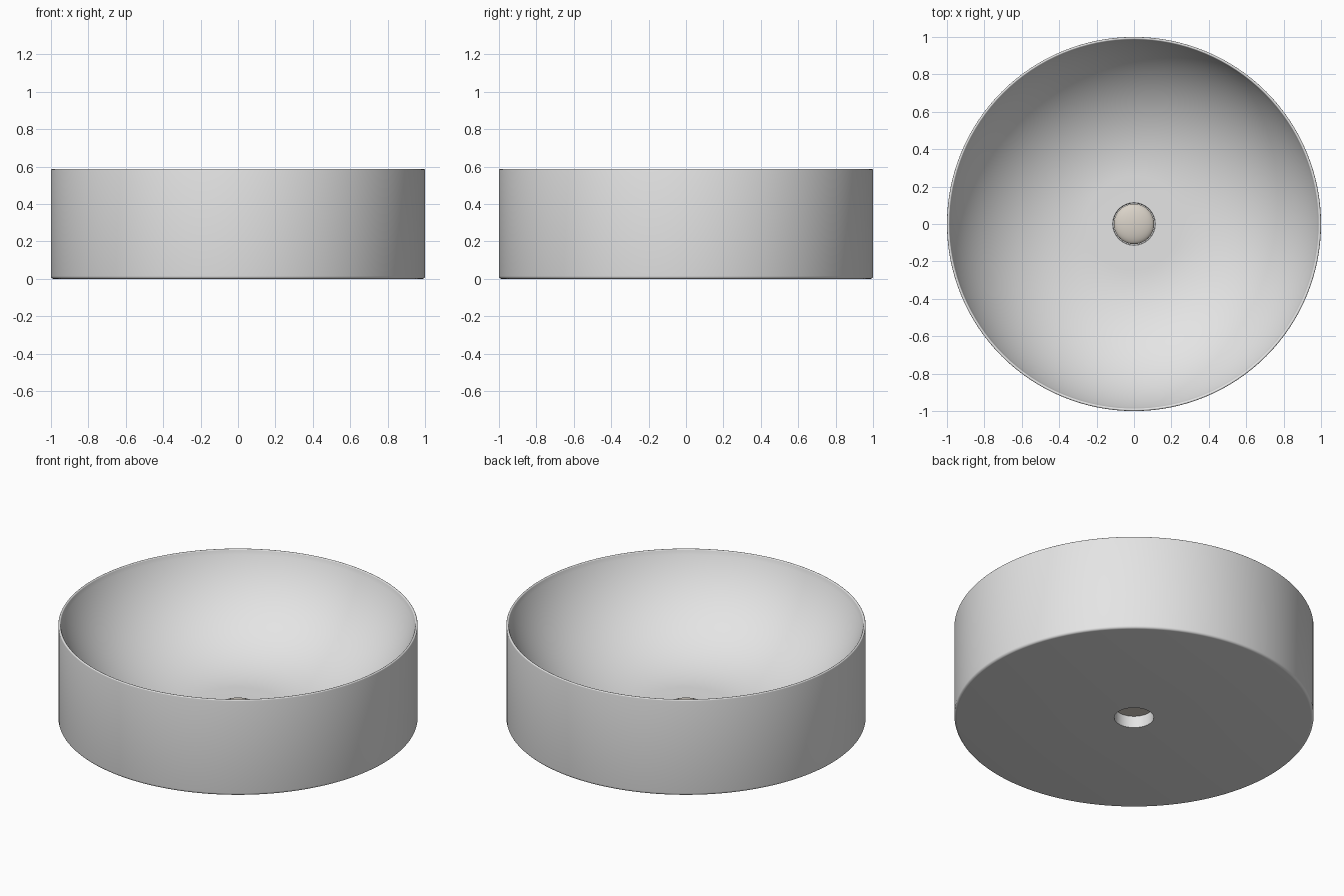
import bpy, bmesh, math

if "Cube" in bpy.data.objects:
    bpy.data.objects.remove(bpy.data.objects["Cube"])

SEG = 128


def material(name, rgb):
    m = bpy.data.materials.new(name)
    m.diffuse_color = (*rgb, 1)
    m.use_nodes = True
    m.node_tree.nodes["Principled BSDF"].inputs["Base Color"].default_value = m.diffuse_color
    return m


def lathe(name, profile, mat, closed):
    """Revolve an (r, z) profile around the z axis."""
    bm = bmesh.new()
    vs = [bm.verts.new((r, 0, z)) for r, z in profile]
    pairs = list(zip(vs, vs[1:] + vs[:1])) if closed else list(zip(vs, vs[1:]))
    edges = [bm.edges.new(p) for p in pairs]
    bmesh.ops.spin(bm, geom=vs + edges, cent=(0, 0, 0), axis=(0, 0, 1),
                   angle=2 * math.pi, steps=SEG)
    bmesh.ops.remove_doubles(bm, verts=bm.verts, dist=0.0001)
    bmesh.ops.recalc_face_normals(bm, faces=bm.faces)
    me = bpy.data.meshes.new(name)
    bm.to_mesh(me)
    bm.free()
    me.materials.append(mat)
    ob = bpy.data.objects.new(name, me)
    bpy.context.collection.objects.link(ob)
    bpy.ops.object.select_all(action='DESELECT')
    ob.select_set(True)
    bpy.context.view_layer.objects.active = ob
    bpy.ops.object.shade_smooth_by_angle(angle=math.radians(35))
    return ob


def arc(cr, cz, rad, a0, a1, n=5):
    return [(cr + rad * math.cos(math.radians(a0 + (a1 - a0) * i / n)),
             cz + rad * math.sin(math.radians(a0 + (a1 - a0) * i / n)))
            for i in range(n + 1)]


ceramic = material("white ceramic", (0.78, 0.78, 0.78))
metal = material("warm beige metal", (0.70, 0.65, 0.58))

# Basin: drain hole, flat base, straight wall, thin rounded rim, dished bowl
H, HOLE, FLOOR, INNER, FLAT, SLOPE = 0.588, 0.11, 0.08, 0.986, 0.25, 70
rim = (1 - INNER) / 2
bowl_r = (INNER - FLAT) / math.sin(math.radians(SLOPE))
rise = bowl_r * (1 - math.cos(math.radians(SLOPE)))
stretch = (H - rim - FLOOR) / rise
profile = [(HOLE, 0.0)]
profile += arc(0.985, 0.015, 0.015, -90, 0)
profile += arc(1 - rim, H - rim, rim, 0, 180, 8)
for i in range(1, 41):
    a = math.radians(SLOPE * (1 - i / 40))
    profile.append((FLAT + bowl_r * math.sin(a),
                    FLOOR + stretch * bowl_r * (1 - math.cos(a))))
profile += [(HOLE + 0.004, FLOOR), (HOLE, FLOOR - 0.004)]
lathe("basin", profile, ceramic, True)

# Drain stopper: domed disc sitting in the hole
R = 0.108
dome = [(0, 0.070), (R - 0.002, 0.070), (R, 0.072), (R, 0.076)]
dome += [(R * math.cos(a), 0.076 + 0.034 * math.sin(a))
         for a in (math.pi / 2 * i / 12 for i in range(1, 12))]
dome.append((0, 0.110))
lathe("drain_stopper", dome, metal, False)
